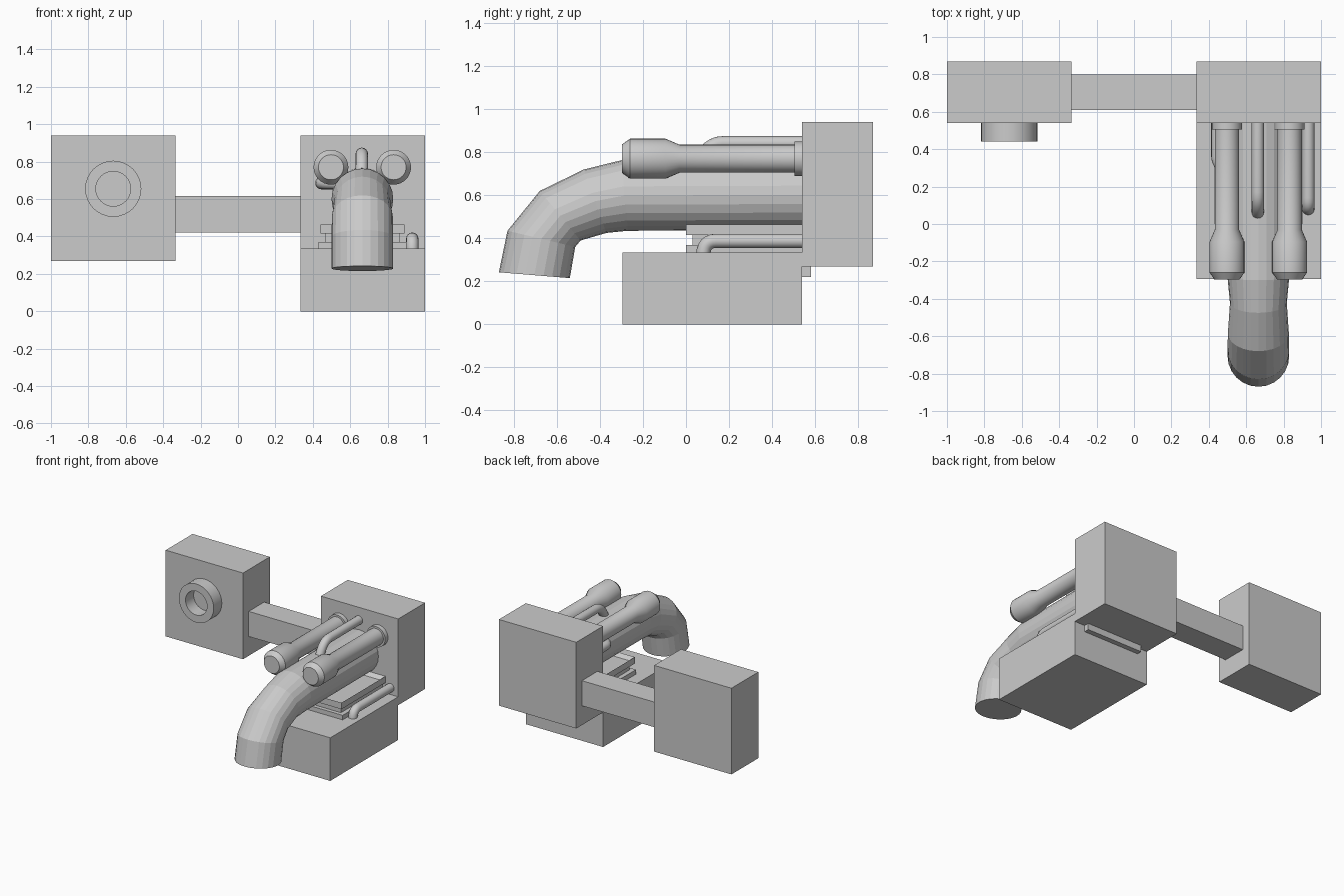
import bpy, bmesh, math
from mathutils import Vector

old = bpy.data.objects.get("Cube")
if old:
    bpy.data.objects.remove(old, do_unlink=True)


def finish(name, bm, smooth=False):
    bmesh.ops.recalc_face_normals(bm, faces=bm.faces)
    mesh = bpy.data.meshes.new(name)
    bm.to_mesh(mesh)
    bm.free()
    obj = bpy.data.objects.new(name, mesh)
    bpy.context.collection.objects.link(obj)
    if smooth:
        bpy.ops.object.select_all(action='DESELECT')
        obj.select_set(True)
        bpy.context.view_layer.objects.active = obj
        bpy.ops.object.shade_smooth_by_angle(angle=math.radians(30))
    return obj


def box(name, low, high, recess=0):
    """Box between two corners; recess sinks an inset panel into its top."""
    bm = bmesh.new()
    bmesh.ops.create_cube(bm, size=1)
    for v in bm.verts:
        v.co = [(a + b) / 2 + c * (b - a) for a, b, c in zip(low, high, v.co)]
    if recess:
        bm.normal_update()
        top = max(bm.faces, key=lambda f: f.calc_center_median().z)
        bmesh.ops.inset_individual(bm, faces=[top], thickness=0.04)
        for v in top.verts:
            v.co.z -= recess
    return finish(name, bm)


def loft(name, rings, sides=24, smooth=False, closed=False):
    """Skin rings given as (centre, half axis, other half axis)."""
    bm = bmesh.new()
    loops = []
    for c, u, w in rings:
        angles = [math.tau * i / sides for i in range(sides)]
        loops.append([bm.verts.new(c + u * math.cos(a) + w * math.sin(a)) for a in angles])
    pairs = list(zip(loops, loops[1:]))
    if closed:
        pairs.append((loops[-1], loops[0]))
    else:
        bm.faces.new(loops[0])
        bm.faces.new(loops[-1])
    for a, b in pairs:
        for i in range(sides):
            j = (i + 1) % sides
            bm.faces.new((a[i], a[j], b[j], b[i]))
    return finish(name, bm, smooth)


def lathe_y(name, x, z, profile, sides=32, closed=False):
    """Turned part along y from (y, radius) pairs."""
    rings = [(Vector((x, y, z)), Vector((r, 0, 0)), Vector((0, 0, r))) for y, r in profile]
    return loft(name, rings, sides, True, closed)


def bent_pipe(name, start, bend, corner, end, side, radius=0.033):
    """Thin pipe: straight run, rounded bend, tip."""
    a, b, c = Vector(bend), Vector(corner), Vector(end)
    pts = [Vector(start)]
    for i in range(7):
        t = i / 6
        pts.append(a * (1 - t) ** 2 + b * 2 * t * (1 - t) + c * t * t)
    rings = []
    for i, p in enumerate(pts):
        d = (pts[min(i + 1, len(pts) - 1)] - pts[max(i - 1, 0)]).normalized()
        s = Vector(side)
        rings.append((p, s * radius, d.cross(s) * radius))
    return loft(name, rings, 16, True)


# Housings, base and connecting beam
for name, x0, x1 in (("right_housing", -1, -0.335), ("left_housing", 0.335, 1)):
    box(name, (x0, 0.54, 0.27), (x1, 0.87, 0.94))
box("connecting_beam", (-0.335, 0.61, 0.42), (0.335, 0.80, 0.615))
box("base_block", (0.335, -0.295, 0), (1, 0.54, 0.335))
box("rear_ledge", (0.42, 0.54, 0.22), (0.91, 0.58, 0.27))

# Stepped mounting plates under the main pipe
box("lower_plate", (0.43, 0, 0.335), (0.90, 0.54, 0.37))
box("middle_plate", (0.465, 0.03, 0.37), (0.865, 0.54, 0.415))
box("upper_plate", (0.44, 0, 0.415), (0.89, 0.54, 0.465), recess=0.025)

# Hollow port ring
lathe_y("port_ring", -0.667, 0.655,
        [(0.54, 0.15), (0.44, 0.15), (0.44, 0.093), (0.54, 0.093)], 32, True)

# Main pipe: outer point, inner point and half width of each ring
stations = [
    ((0.54, 0.767), (0.54, 0.437), 0.165),
    ((-0.30, 0.763), (-0.27, 0.435), 0.165),
    ((-0.475, 0.72), (-0.37, 0.425), 0.152),
    ((-0.68, 0.62), (-0.49, 0.39), 0.163),
    ((-0.83, 0.435), (-0.515, 0.36), 0.165),
    ((-0.87, 0.242), (-0.54, 0.215), 0.165),
]
rings = []
for outer, inner, half in stations:
    o, i = Vector((0.665, *outer)), Vector((0.665, *inner))
    rings.append(((o + i) / 2, Vector((half, 0, 0)), (o - i) / 2))
loft("main_pipe", rings, 24)

# Twin upper cylinders with flanges and enlarged heads
barrel = [(0.54, 0.08), (0.505, 0.08), (0.505, 0.065), (-0.03, 0.065),
          (-0.095, 0.093), (-0.26, 0.093), (-0.297, 0.067)]
for side, x in (("right", 0.497), ("left", 0.832)):
    lathe_y(side + "_cylinder", x, 0.77, barrel)

# Thin bent pipes
bent_pipe("top_thin_pipe", (0.662, 0.54, 0.842), (0.662, 0.17, 0.842),
          (0.662, 0.10, 0.842), (0.662, 0.06, 0.75), (1, 0, 0))
bent_pipe("low_thin_pipe", (0.932, 0.54, 0.388), (0.932, 0.14, 0.388),
          (0.932, 0.08, 0.388), (0.932, 0.08, 0.32), (1, 0, 0))
bent_pipe("side_thin_pipe", (0.446, 0.54, 0.685), (0.446, 0.36, 0.685),
          (0.446, 0.30, 0.685), (0.54, 0.28, 0.685), (0, 0, 1))
